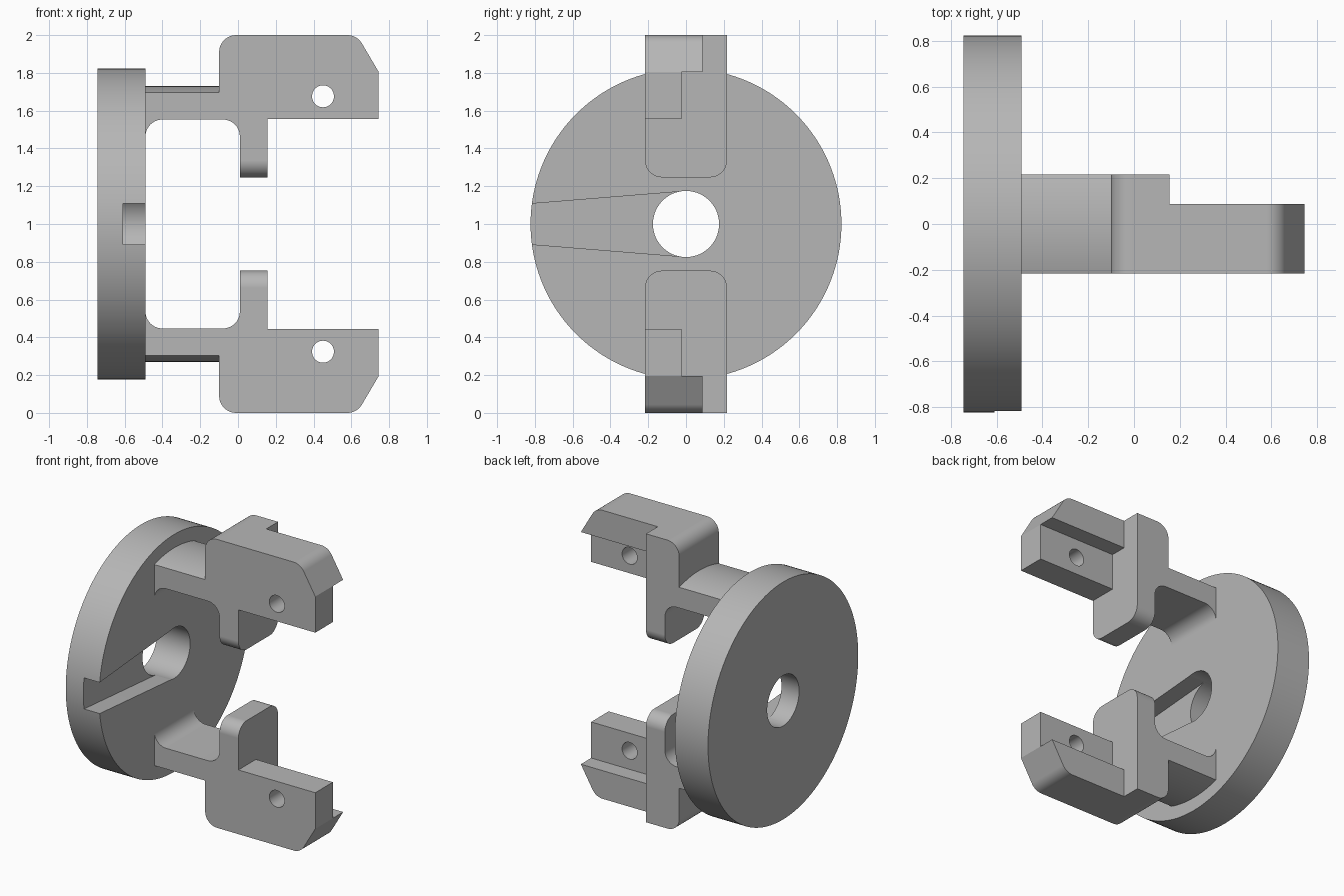
import bpy
import bmesh
from math import cos, sin, tan, pi, radians
from mathutils import Vector

if "Cube" in bpy.data.objects:
    bpy.data.objects.remove(bpy.data.objects["Cube"], do_unlink=True)

MID = 1.0          # height of the symmetry plane and disc axis
HALF = 0.217       # half width of the arms
FILLET = 0.09

grey = bpy.data.materials.new("plain grey")
grey.use_nodes = True
grey.diffuse_color = (0.47, 0.47, 0.47, 1)
grey.node_tree.nodes["Principled BSDF"].inputs["Base Color"].default_value = grey.diffuse_color


def circle(u, v, r, n=96):
    return [(u + r * cos(2 * pi * i / n), v + r * sin(2 * pi * i / n)) for i in range(n)]


def rounded(corners, steps=10):
    """Turn (u, v, radius) corners into a polygon with arcs at the rounded ones."""
    out = []
    for i, (u, v, r) in enumerate(corners):
        p = Vector((u, v))
        if r == 0:
            out.append(p)
            continue
        a = (Vector(corners[i - 1][:2]) - p).normalized()
        b = (Vector(corners[(i + 1) % len(corners)][:2]) - p).normalized()
        half = a.angle(b) / 2
        centre = p + (a + b).normalized() * (r / sin(half))
        start = p + a * (r / tan(half)) - centre
        end = p + b * (r / tan(half)) - centre
        sweep = start.angle(end)
        for k in range(steps + 1):
            t = k / steps
            out.append(centre + (start * sin((1 - t) * sweep) + end * sin(t * sweep)) / sin(sweep))
    return out


def prism(name, pts, axis, lo, hi):
    """Extrude a polygon along x (points are y, z) or along y (points are x, z)."""
    place = (lambda p, d: (d, p[0], p[1])) if axis == "x" else (lambda p, d: (p[0], d, p[1]))
    bm = bmesh.new()
    face = bm.faces.new([bm.verts.new(place(p, lo)) for p in pts])
    ext = bmesh.ops.extrude_face_region(bm, geom=[face])
    moved = [g for g in ext["geom"] if isinstance(g, bmesh.types.BMVert)]
    bmesh.ops.translate(bm, verts=moved, vec=place((0, 0), hi - lo))
    bmesh.ops.recalc_face_normals(bm, faces=bm.faces)
    mesh = bpy.data.meshes.new(name)
    bm.to_mesh(mesh)
    bm.free()
    mesh.materials.append(grey)
    obj = bpy.data.objects.new(name, mesh)
    obj.location.z = MID
    bpy.context.collection.objects.link(obj)
    return obj


def select(obj):
    bpy.ops.object.select_all(action="DESELECT")
    obj.select_set(True)
    bpy.context.view_layer.objects.active = obj


def combine(obj, tool, operation="DIFFERENCE"):
    mod = obj.modifiers.new("combine", "BOOLEAN")
    mod.operation, mod.solver, mod.object = operation, "EXACT", tool
    select(obj)
    bpy.ops.object.modifier_apply(modifier=mod.name)
    bpy.data.objects.remove(tool, do_unlink=True)


def box(u0, u1, v0, v1):
    return [(u0, v0), (u1, v0), (u1, v1), (u0, v1)]


# Disc with centre bore and tapered radial slot
disc = prism("clamp_body", circle(0, 0, 0.823, 160), "x", -0.745, -0.49)
combine(disc, prism("bore", circle(0, 0, 0.175), "x", -1, 0))
slot = [(-0.9, -0.101), (0, -0.174), (0, 0.174), (-0.9, 0.101)]
combine(disc, prism("slot", slot, "x", -0.61, 0))

# Arm: side profile of neck, tab and jaw
side = rounded([
    (-0.55, 0.46, 0), (-0.49, 0.46, 0), (-0.49, 0.553, FILLET), (0.01, 0.553, FILLET),
    (0.01, 0.2, 0), (0.155, 0.2, 0), (0.155, 0.555, 0), (0.745, 0.555, 0),
    (0.745, 0.805, 0), (0.63, 1.0, FILLET), (-0.1, 1.0, FILLET),
    (-0.1, 0.78, 0), (-0.55, 0.78, 0)])
arm = prism("arm", side, "y", -0.3, 0.3)

# End profile rounds the tab corners and sets the width
end = rounded([(-HALF, 0.247, FILLET), (HALF, 0.247, FILLET), (HALF, 1.2, 0), (-HALF, 1.2, 0)])
combine(arm, prism("end_profile", end, "x", -1, 1), "INTERSECT")

# Neck top follows an arc around the disc axis
arc = [(0.73 * sin(radians(a)), 0.73 * cos(radians(a))) for a in range(-24, 25, 2)]
combine(arm, prism("neck_relief", arc + [(0.4, 1.3), (-0.4, 1.3)], "x", -0.8, -0.1))

# Jaw is stepped back, leaving a lip, and has a cross hole
combine(arm, prism("lip_relief", box(0.088, 0.4, 0.3, 1.2), "x", 0.155, 1))
combine(arm, prism("jaw_relief", box(-0.025, 0.3, 0.3, 0.805), "x", 0.155, 1))
combine(arm, prism("cross_hole", circle(0.45, 0.676, 0.058, 48), "y", -0.4, 0.4))

# Second arm mirrored across the disc axis, then everything joined
mirror = arm.modifiers.new("mirror", "MIRROR")
mirror.use_axis = (False, False, True)
mirror.use_mirror_merge = False
select(arm)
bpy.ops.object.modifier_apply(modifier=mirror.name)
combine(disc, arm, "UNION")

select(disc)
bpy.ops.object.shade_smooth_by_angle(angle=radians(30))
weighted = disc.modifiers.new("even_shading", "WEIGHTED_NORMAL")
weighted.keep_sharp = True
